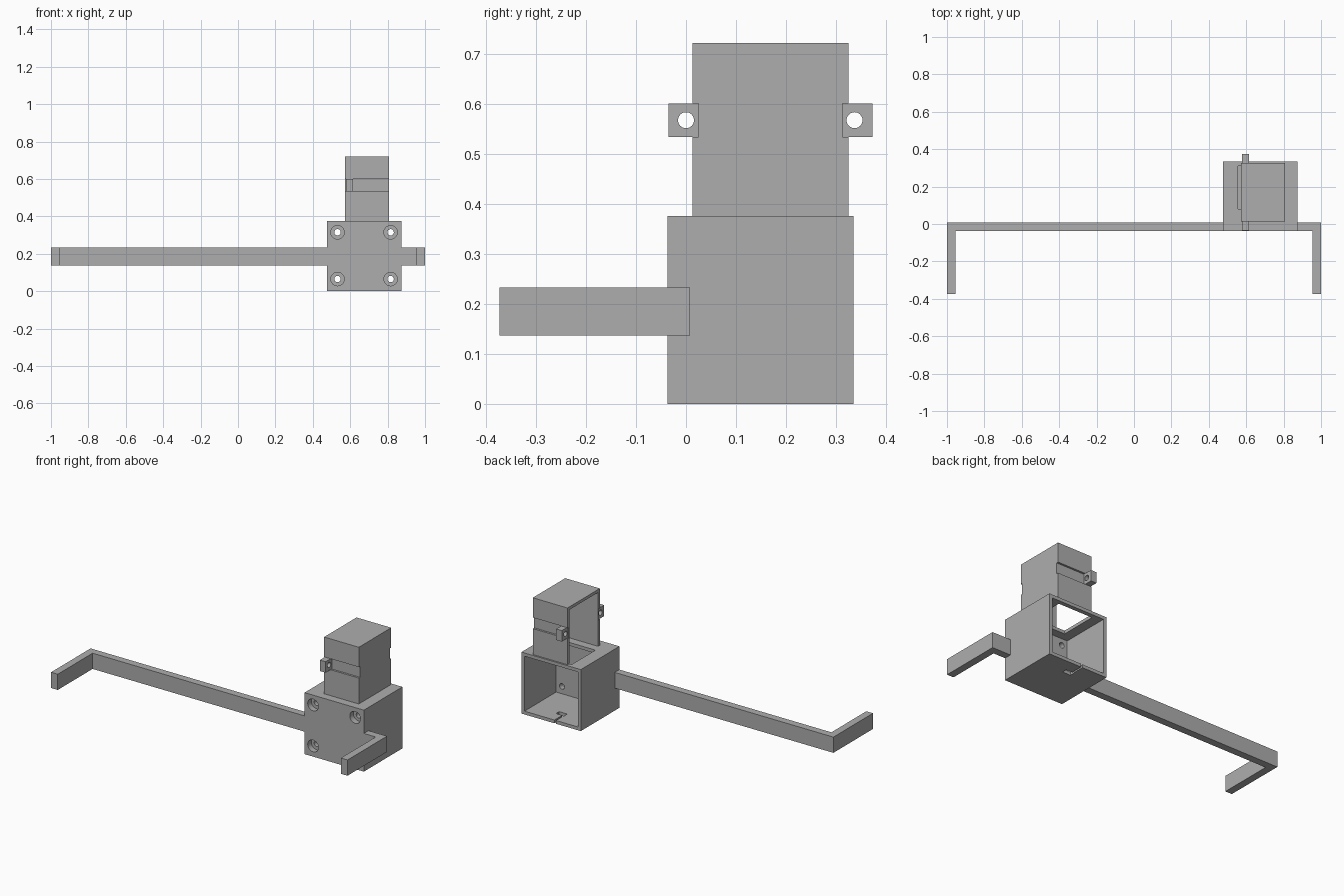
import bpy
import bmesh
import math
from mathutils import Matrix

if "Cube" in bpy.data.objects:
    bpy.data.objects.remove(bpy.data.objects["Cube"])

gray = bpy.data.materials.new("plain gray")
gray.diffuse_color = (0.42, 0.42, 0.42, 1)
gray.use_nodes = True
gray.node_tree.nodes["Principled BSDF"].inputs["Base Color"].default_value = gray.diffuse_color


def finish(name, bm):
    mesh = bpy.data.meshes.new(name)
    bmesh.ops.recalc_face_normals(bm, faces=bm.faces[:])
    bm.to_mesh(mesh)
    bm.free()
    mesh.materials.append(gray)
    ob = bpy.data.objects.new(name, mesh)
    bpy.context.collection.objects.link(ob)
    return ob


def box(name, x, y, z):
    """Block given by its (min, max) on each axis."""
    bm = bmesh.new()
    bmesh.ops.create_cube(bm, size=1)
    for v in bm.verts:
        v.co = [r[0] if c < 0 else r[1] for c, r in zip(v.co, (x, y, z))]
    return finish(name, bm)


def rod(name, centre, radius, length, axis):
    """Cylinder along x or y."""
    bm = bmesh.new()
    turn = Matrix.Rotation(math.pi / 2, 4, 'Y' if axis == 'x' else 'X')
    bmesh.ops.create_cone(bm, cap_ends=True, segments=32, radius1=radius,
                          radius2=radius, depth=length,
                          matrix=Matrix.Translation(centre) @ turn)
    return finish(name, bm)


def cut(ob, cutters):
    """Subtract the cutters one after another, then remove them."""
    for c in cutters:
        c.hide_render = True
        mod = ob.modifiers.new("cut", 'BOOLEAN')
        mod.operation = 'DIFFERENCE'
        mod.solver = 'EXACT'
        mod.object = c
    bpy.context.view_layer.update()
    deps = bpy.context.evaluated_depsgraph_get()
    mesh = bpy.data.meshes.new_from_object(ob.evaluated_get(deps))
    ob.modifiers.clear()
    ob.data = mesh
    for c in cutters:
        bpy.data.objects.remove(c)


# Open-backed case with counterbored screw holes, a top port and a cable slot
case = box("case", (0.475, 0.875), (-0.037, 0.335), (0, 0.375))
cutters = [
    box("cavity_cutter", (0.495, 0.855), (0.03, 0.4), (0.02, 0.355)),
    box("port_cutter", (0.555, 0.787), (0.08, 0.309), (0.34, 0.4)),
    box("slot_cutter", (0.643, 0.653), (0.245, 0.4), (-0.02, 0.03)),
    box("slot_end_cutter", (0.64, 0.695), (0.23, 0.26), (-0.02, 0.03)),
]
for x in (0.532, 0.816):
    for z in (0.065, 0.315):
        cutters.append(rod("screw_cutter", (x, 0, z), 0.017, 0.2, 'y'))
        cutters.append(rod("bore_cutter", (x, -0.037, z), 0.036, 0.07, 'y'))
cut(case, cutters)

# Hollow tower, open on its left side, with a groove across front and back
tower = box("tower", (0.572, 0.806), (0.013, 0.325), (0.375, 0.721))
cut(tower, [
    box("hollow_cutter", (0.5, 0.787), (0.031, 0.307), (0.3, 0.703)),
    box("front_groove_cutter", (0.5, 0.9), (-0.1, 0.025), (0.533, 0.6)),
    box("back_groove_cutter", (0.5, 0.9), (0.313, 0.4), (0.533, 0.6)),
])

# Pierced ears in the grooves
for name, y0, y1, hole_y in (("front_ear", -0.035, 0.025, 0.0),
                             ("back_ear", 0.313, 0.373, 0.337)):
    ear = box(name, (0.577, 0.615), (y0, y1), (0.533, 0.6))
    cut(ear, [rod("ear_hole_cutter", (0.596, hole_y, 0.567), 0.016, 0.2, 'x')])

# Crossbar in two lengths, each bent forward at its outer end
for name, inner, outer in (("left", 0.475, -1), ("right", 0.875, 1)):
    bend = outer - math.copysign(0.045, outer)
    bm = bmesh.new()
    outline = [(inner, 0.008), (outer, 0.008), (outer, -0.373),
               (bend, -0.373), (bend, -0.037), (inner, -0.037)]
    face = bm.faces.new([bm.verts.new((x, y, 0.137)) for x, y in outline])
    top = bmesh.ops.extrude_face_region(bm, geom=[face])
    bmesh.ops.translate(bm, vec=(0, 0, 0.096), verts=[
        g for g in top["geom"] if isinstance(g, bmesh.types.BMVert)])
    finish(name + "_arm", bm)
